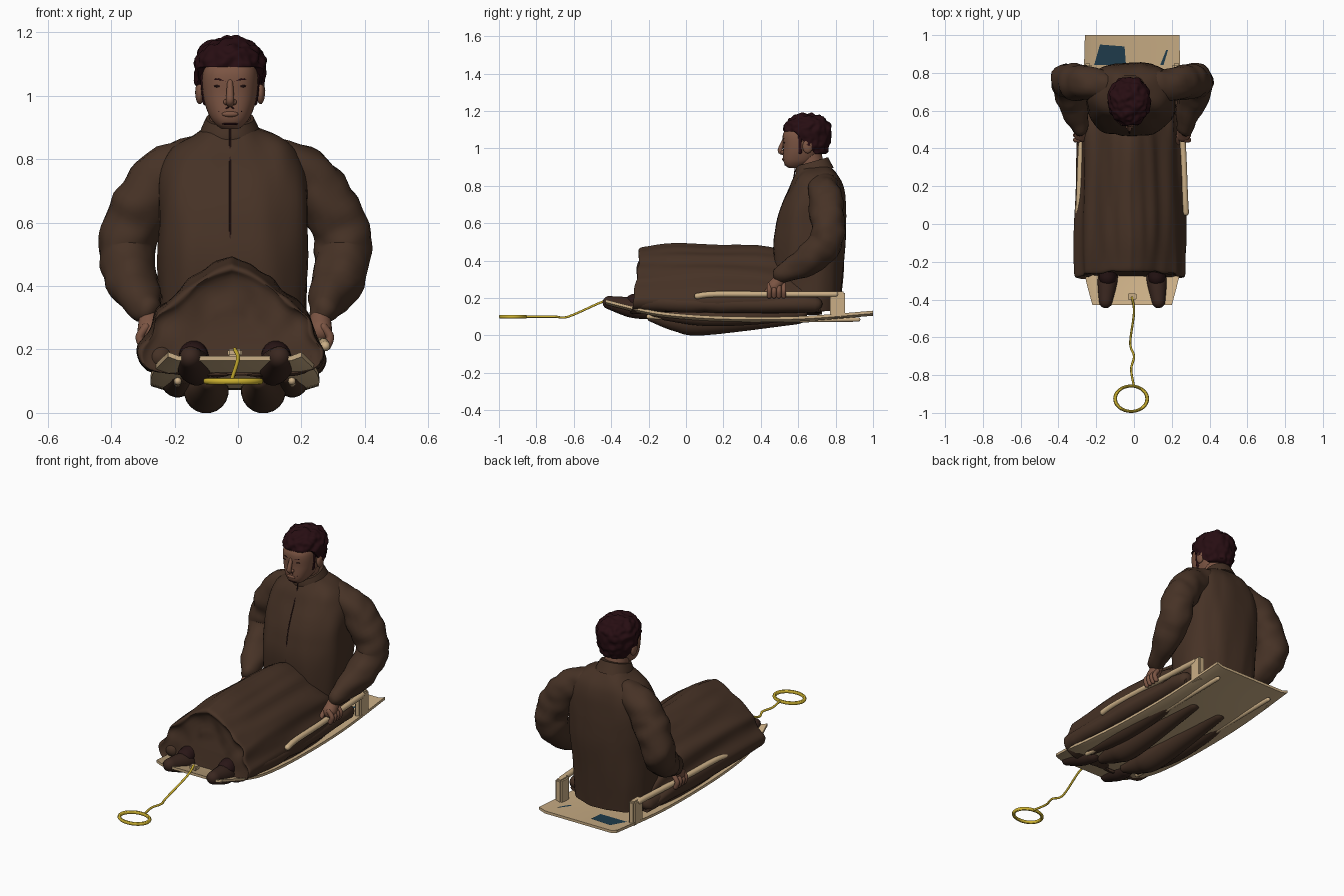
import bpy, bmesh, math
from mathutils import Vector, noise

cube = bpy.data.objects.get("Cube")
if cube:
    bpy.data.objects.remove(cube, do_unlink=True)


def material(name, r, g, b):
    m = bpy.data.materials.new(name)
    m.use_nodes = True
    m.diffuse_color = (r, g, b, 1)
    m.node_tree.nodes["Principled BSDF"].inputs["Base Color"].default_value = (r, g, b, 1)
    return m


CLOTH = material("brown cloth", 0.062, 0.032, 0.019)
DARK = material("dark trousers", 0.022, 0.008, 0.008)
SHOE = material("brown leather", 0.042, 0.02, 0.014)
SKIN = material("skin", 0.2, 0.09, 0.056)
HAIR = material("dark hair", 0.02, 0.004, 0.006)
TAN = material("tan plastic", 0.6, 0.43, 0.24)
YELLOW = material("yellow cord", 0.62, 0.45, 0.03)
BLUE = material("blue decal", 0.015, 0.05, 0.08)


def finish(name, bm, mat):
    bmesh.ops.recalc_face_normals(bm, faces=bm.faces)
    mesh = bpy.data.meshes.new(name)
    bm.to_mesh(mesh)
    bm.free()
    mesh.materials.append(mat)
    ob = bpy.data.objects.new(name, mesh)
    bpy.context.collection.objects.link(ob)
    bpy.ops.object.select_all(action='DESELECT')
    ob.select_set(True)
    bpy.context.view_layer.objects.active = ob
    bpy.ops.object.shade_smooth_by_angle(angle=math.radians(55))


def spline(rows, steps=5):
    """Catmull-Rom curve through rows of any width."""
    points = [Vector(row) for row in rows]
    last = len(points) - 1
    out = []
    for i in range(last):
        before, start = points[max(i - 1, 0)], points[i]
        end, after = points[i + 1], points[min(i + 2, last)]
        for step in range(steps):
            t = step / steps
            out.append(start + t / 2 * ((end - before)
                       + t * (2 * before - 5 * start + 4 * end - after)
                       + t * t * (3 * start - before - 3 * end + after)))
    return out + [points[-1]]


def wrinkle(bm, amount, scale):
    """Push vertices in and out along their normals in soft folds."""
    bm.normal_update()
    for vert in bm.verts:
        place = Vector(a * b for a, b in zip(vert.co, scale))
        vert.co += vert.normal * amount * noise.noise(place)


def skin(name, rings, mat, fold=0, scale=(9, 9, 9)):
    """Closed surface through matching rings of points."""
    bm = bmesh.new()
    loops = [[bm.verts.new(point) for point in ring] for ring in rings]
    count = len(loops[0])
    for low, high in zip(loops, loops[1:]):
        for i in range(count):
            j = (i + 1) % count
            bm.faces.new((low[i], low[j], high[j], high[i]))
    bm.faces.new(loops[0])
    bm.faces.new(loops[-1])
    if fold:
        bmesh.ops.recalc_face_normals(bm, faces=bm.faces)
        wrinkle(bm, fold, scale)
    finish(name, bm, mat)


def tube(name, rows, mat, radius=None, fold=0, sides=20):
    """Round-ended tube; rows are x, y, z and, unless radius is given, a radius."""
    if radius:
        rows = [(*row, radius) for row in rows]
    points = spline(rows, 6)
    frames = []
    for i, point in enumerate(points):
        ahead, behind = points[min(i + 1, len(points) - 1)], points[max(i - 1, 0)]
        frames.append((point.xyz, (ahead.xyz - behind.xyz).normalized(), point.w))

    def dome(frame, sign):
        centre, along, r = frame
        return [(centre + sign * along * r * math.sin(a), along, r * math.cos(a))
                for a in (1.4, 1, 0.5)]

    frames = dome(frames[0], -1) + frames + dome(frames[-1], 1)[::-1]
    rings, across = [], frames[0][1].orthogonal()
    for centre, along, r in frames:
        across = (across - along * across.dot(along)).normalized()
        up = along.cross(across)
        rings.append([centre + r * (across * math.cos(a) + up * math.sin(a))
                      for a in (math.tau * j / sides for j in range(sides))])
    skin(name, rings, mat, fold, (13, 13, 17))


def upright(name, rows, cx, mat, power=0.8, tilt=0, fold=0, sides=48):
    """Loft in z; rows are z, front y, back y, half width."""
    rings = []
    for z, front, back, half_width in spline(rows):
        ring = []
        for j in range(sides):
            c, s = math.cos(math.tau * j / sides), math.sin(math.tau * j / sides)
            y = (front + back + (back - front) * math.copysign(abs(s) ** power, s)) / 2
            x = cx + half_width * math.copysign(abs(c) ** power, c)
            ring.append((x, y, z + tilt * (y - front)))
        rings.append(ring)
    skin(name, rings, mat, fold, (14, 9, 4))


def place(bm, centre, size):
    for vert in bm.verts:
        vert.co = Vector(c + s * a for c, s, a in zip(centre, size, vert.co))


def ellipsoid(name, centre, radii, mat):
    bm = bmesh.new()
    bmesh.ops.create_uvsphere(bm, u_segments=20, v_segments=12, radius=1)
    place(bm, centre, radii)
    finish(name, bm, mat)


def box(name, centre, size, mat):
    bm = bmesh.new()
    bmesh.ops.create_cube(bm, size=1)
    place(bm, centre, size)
    bmesh.ops.bevel(bm, geom=bm.edges[:], offset=min(size) / 5, segments=2, affect='EDGES')
    finish(name, bm, mat)


# Sled board with raised lips, curling up at the front
BOARD = [(-0.43, 0.18, 0.21), (-0.27, 0.14, 0.25), (-0.1, 0.11, 0.265),
         (0.2, 0.09, 0.265), (0.6, 0.09, 0.26), (1, 0.12, 0.25)]
LIP, THICK = 0.012, 0.015
rings = []
for y, z, w in spline(BOARD):
    top = [(-w, LIP), (-0.85 * w, 0), (0.85 * w, 0), (w, LIP)]
    under = [(x, dz - THICK) for x, dz in reversed(top)]
    rings.append([(x - 0.01, y, z + dz) for x, dz in top + under])
skin("sled_board", rings, TAN)


def decal(name, corners):
    bm = bmesh.new()
    bm.faces.new([bm.verts.new((x, y, 0.105 + 0.13 * (y - 0.83))) for x, y in corners])
    finish(name, bm, BLUE)


decal("decal_panel", [(-0.22, 0.81), (-0.04, 0.81), (-0.05, 0.94), (-0.18, 0.95)])
decal("decal_stripe", [(0.13, 0.82), (0.15, 0.82), (0.18, 0.92), (0.17, 0.92)])

# Sled fittings, legs and arms on both sides
for s, side in ((1, "left"), (-1, "right")):
    def limb(part, rows, mat, radius=None, fold=0):
        tube(side + "_" + part, [(s * x - 0.01, *rest) for x, *rest in rows], mat, radius, fold)

    limb("runner", [(0.18, -0.2, 0.1), (0.18, 0.2, 0.08), (0.18, 0.92, 0.085)], TAN, 0.012)
    limb("rail", [(0.285, 0.06, 0.21), (0.28, 0.15, 0.22), (0.27, 0.4, 0.22),
                  (0.245, 0.8, 0.22)], TAN, 0.016)
    box(side + "_rail_post", (s * 0.235 - 0.01, 0.81, 0.165), (0.04, 0.08, 0.14), TAN)
    limb("blanket_roll", [(0.235, -0.23, 0.175), (0.245, 0.1, 0.165), (0.225, 0.69, 0.165)],
         CLOTH, 0.043, 0.01)
    limb("inner_leg_fold", [(0.08, -0.18, 0.1, 0.03), (0.09, -0.05, 0.08, 0.06),
         (0.09, 0.1, 0.07, 0.07), (0.09, 0.6, 0.1, 0.04)], CLOTH)
    limb("outer_leg_fold", [(0.17, -0.17, 0.12, 0.03), (0.18, 0.1, 0.1, 0.05),
         (0.18, 0.4, 0.11, 0.05), (0.18, 0.62, 0.12, 0.03)], CLOTH)
    limb("trouser_cuff", [(0.13, -0.2, 0.19), (0.13, -0.28, 0.175)], DARK, 0.047)
    limb("shoe", [(0.12, -0.22, 0.13, 0.045), (0.13, -0.3, 0.15, 0.053),
         (0.14, -0.41, 0.175, 0.036)], SHOE)
    limb("sleeve", [(0.14, 0.735, 0.79, 0.08), (0.235, 0.745, 0.74, 0.09),
         (0.29, 0.75, 0.66, 0.093), (0.335, 0.76, 0.57, 0.09), (0.34, 0.745, 0.49, 0.088),
         (0.32, 0.66, 0.41, 0.08), (0.28, 0.51, 0.325, 0.046)], CLOTH, fold=0.014)
    limb("palm", [(0.27, 0.52, 0.32, 0.03), (0.27, 0.47, 0.26, 0.037)], SKIN)
    for i in range(4):
        y = 0.445 + 0.026 * i
        limb("finger_" + str(i + 1), [(0.28, y, 0.27), (0.3, y, 0.24), (0.29, y, 0.21)],
             SKIN, 0.013)
    limb("thumb", [(0.25, 0.47, 0.28), (0.24, 0.43, 0.23)], SKIN, 0.013)

# Blanket draped over the legs
half = spline([(0, 0.49), (0.06, 0.47), (0.12, 0.43), (0.19, 0.365), (0.245, 0.32),
               (0.26, 0.26), (0.295, 0.2), (0.27, 0.14), (0.15, 0.12), (0, 0.12)])
outline = [(x, z) for x, z in half] + [(-x, z) for x, z in half[-2:0:-1]]
rings = []
for y, wide, tall in spline([(-0.24, 0.5, 0.5), (-0.235, 0.85, 0.82), (-0.25, 0.97, 0.91),
                             (-0.2, 1, 0.95), (0, 1, 1), (0.45, 0.95, 0.94),
                             (0.6, 0.9, 0.7), (0.72, 0.85, 0.3)]):
    slant = 0.13 if y < 0 else 0
    rings.append([(x * wide - 0.02, y - slant * max(0, 0.45 - z), 0.12 + (z - 0.12) * tall)
                  for x, z in outline])
skin("blanket", rings, CLOTH, 0.014, (16, 3, 12))

# Coat: body, collar and front zip
TORSO = [(0.13, 0.5, 0.82, 0.22), (0.45, 0.467, 0.85, 0.235), (0.6, 0.485, 0.855, 0.235),
         (0.7, 0.515, 0.85, 0.235), (0.78, 0.55, 0.84, 0.22), (0.84, 0.575, 0.82, 0.18),
         (0.9, 0.61, 0.775, 0.08)]
upright("coat_body", TORSO, -0.015, CLOTH, power=0.75, fold=0.012)
upright("coat_collar", [(0.84, 0.59, 0.79, 0.1), (0.87, 0.585, 0.775, 0.09),
                        (0.905, 0.59, 0.76, 0.075)], -0.025, CLOTH, power=0.9, tilt=0.28)
tube("coat_zip", [(-0.025, front, z) for z, front, back, width in TORSO[1:6]]
     + [(-0.025, 0.584, 0.9)], DARK, 0.003)

# Head and neck
HX = -0.025
tube("neck", [(HX, 0.69, 0.83), (HX, 0.66, 0.97)], SKIN, 0.065)
upright("head", [(0.895, 0.55, 0.6, 0.026), (0.91, 0.53, 0.64, 0.046), (0.94, 0.52, 0.69, 0.067),
                 (1, 0.52, 0.72, 0.085), (1.08, 0.52, 0.72, 0.085),
                 (1.13, 0.57, 0.69, 0.05)], HX, SKIN)
tube("nose", [(HX, 0.523, 1.045, 0.009), (HX, 0.503, 0.99, 0.013), (HX, 0.517, 0.977, 0.013)], SKIN)
ellipsoid("lips", (HX, 0.522, 0.942), (0.026, 0.008, 0.009), SKIN)
ellipsoid("goatee", (HX, 0.533, 0.911), (0.026, 0.007, 0.004), HAIR)
for s, side in ((1, "left"), (-1, "right")):
    def feature(part, rows, radius):
        tube(side + "_" + part, [(HX + s * x, y, z) for x, y, z in rows], HAIR, radius, sides=8)

    ellipsoid(side + "_ear", (HX + s * 0.096, 0.65, 1.01), (0.014, 0.027, 0.037), SKIN)
    ellipsoid(side + "_nostril", (HX + s * 0.013, 0.516, 0.98), (0.008, 0.01, 0.009), SKIN)
    ellipsoid(side + "_eye", (HX + s * 0.037, 0.527, 1.03), (0.014, 0.006, 0.004), DARK)
    feature("eyebrow", [(0.015, 0.52, 1.046), (0.04, 0.524, 1.052), (0.06, 0.54, 1.046)], 0.003)
    feature("moustache", [(0.006, 0.52, 0.963), (0.035, 0.528, 0.95)], 0.0025)
    feature("sideburn", [(0.085, 0.61, 1.08), (0.075, 0.61, 0.98)], 0.012)

# Tousled hair, trimmed along a hairline that falls towards the nape
bm = bmesh.new()
bmesh.ops.create_icosphere(bm, subdivisions=5, radius=1)
for vert in bm.verts:
    if vert.co.z < 0:
        vert.co.z *= 2.3
place(bm, (HX, 0.65, 1.1), (0.112, 0.128, 0.086))
wrinkle(bm, 0.014, (36, 36, 36))
for vert in bm.verts:
    fall = min(1, max(0, (vert.co.y - 0.58) * 9))
    vert.co.z = max(vert.co.z, 1.09 - 0.12 * fall)
finish("hair", bm, HAIR)

# Tow cord, clip and ring handle
box("cord_clip", (-0.01, -0.385, 0.19), (0.046, 0.036, 0.024), TAN)
tube("tow_cord", [(-0.01, -0.39, 0.2), (0, -0.47, 0.17), (-0.02, -0.63, 0.1),
                  (0, -0.7, 0.1), (-0.015, -0.77, 0.1), (0, -0.86, 0.1)], YELLOW, 0.006)
bpy.ops.mesh.primitive_torus_add(major_radius=0.085, minor_radius=0.01, major_segments=40,
                                 location=(-0.015, -0.925, 0.1))
ring = bpy.context.object
ring.name = "ring_handle"
ring.scale.y = 0.79
ring.data.materials.append(YELLOW)
bpy.ops.object.shade_smooth_by_angle()
